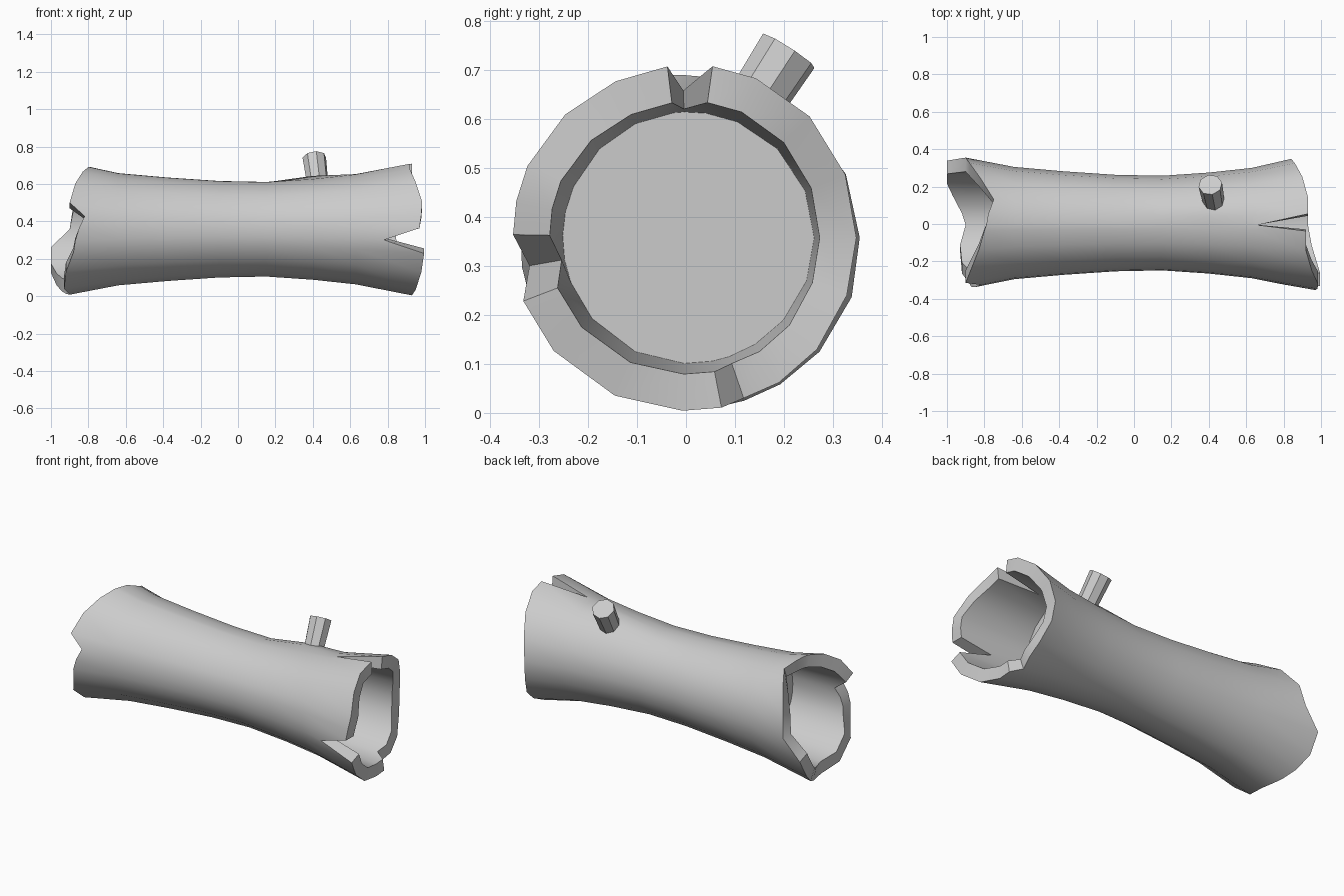
import bpy, bmesh, math
from mathutils import Vector

cube = bpy.data.objects.get("Cube")
if cube:
    bpy.data.objects.remove(cube, do_unlink=True)

# Single flat colour
grey = bpy.data.materials.new("plain_grey")
grey.use_nodes = True
colour = (0.6, 0.6, 0.6, 1)
grey.diffuse_color = colour
grey.node_tree.nodes["Principled BSDF"].inputs["Base Color"].default_value = colour

CENTRE_Y, CENTRE_Z = 0.005, 0.358

# Outer radius along the log: (x, radius)
PROFILE = [(-1, .355), (-.9, .35), (-.8, .335), (-.64, .3), (-.38, .277), (-.1, .258),
           (.15, .253), (.4, .27), (.64, .296), (.83, .342), (1, .362)]
STATIONS = [-.64, -.38, -.1, .15, .4, .63]

# Broken rims: (angle from the back over the top, right end x, left end x)
COLUMNS = [(0, -.9, .84), (22, -.88, .86), (45, -.82, .9), (67, -.75, .93),
           (82, -.78, .93), (92, -.79, .66), (97, -.8, .92), (115, -.83, .92),
           (135, -.87, .95), (156, -.9, .985), (168, -.82, .98), (179, -.85, .97),
           (190, -.87, .78), (201, -.88, .995), (220, -.92, .98), (245, -.93, .95),
           (268, -.9, .93), (281, -.92, .93), (289, -.94, .87), (302, -.97, .89),
           (319, -1, .88), (340, -1, .85)]


def radius_at(x):
    for (x0, r0), (x1, r1) in zip(PROFILE, PROFILE[1:]):
        if x <= x1:
            return r0 + (r1 - r0) * (x - x0) / (x1 - x0)
    return PROFILE[-1][1]


def finish(bm, name):
    bmesh.ops.recalc_face_normals(bm, faces=bm.faces)
    mesh = bpy.data.meshes.new(name)
    bm.to_mesh(mesh)
    bm.free()
    obj = bpy.data.objects.new(name, mesh)
    bpy.context.collection.objects.link(obj)
    mesh.materials.append(grey)
    bpy.ops.object.select_all(action='DESELECT')
    obj.select_set(True)
    bpy.context.view_layer.objects.active = obj
    bpy.ops.object.shade_smooth_by_angle(angle=math.radians(38))
    return obj


# Hollow log: each column runs from one floor, over the rims, to the other floor
bm = bmesh.new()
FLOOR_X, FLOOR_R = 0.54, 0.257


def point(x, r, degrees):
    a = math.radians(degrees)
    return bm.verts.new((x, CENTRE_Y + r * math.cos(a), CENTRE_Z + r * math.sin(a)))


def inner_radius(x):
    return max(FLOOR_R + 0.006, radius_at(x) - 0.075)


columns = []
for angle, low, high in COLUMNS:
    path = [(-FLOOR_X, FLOOR_R), (low, inner_radius(low)), (low, radius_at(low))]
    for x in STATIONS:
        # Slight swelling around the branch stub
        swell = 0.018 if x == 0.4 and 60 < angle < 85 else 0
        path.append((x, radius_at(x) + swell))
    path += [(high, radius_at(high)), (high, inner_radius(high)), (FLOOR_X, FLOOR_R)]
    columns.append([point(x, r, angle) for x, r in path])

for a, b in zip(columns, columns[1:] + columns[:1]):
    for i in range(len(a) - 1):
        bm.faces.new((a[i], a[i + 1], b[i + 1], b[i]))
for end in (0, -1):
    bm.faces.new([c[end] for c in columns])
finish(bm, "hollow_log")

# Branch stub
base, tip = Vector((.43, .1, .57)), Vector((.408, .21, .74))
axis = tip - base
bm = bmesh.new()
bmesh.ops.create_cone(bm, cap_ends=True, segments=8, radius1=.057, radius2=.064,
                      depth=axis.length)
bmesh.ops.rotate(bm, verts=bm.verts, cent=(0, 0, 0),
                 matrix=axis.to_track_quat('Z', 'Y').to_matrix())
bmesh.ops.translate(bm, verts=bm.verts, vec=(base + tip) / 2)
stub = finish(bm, "branch_stub")
bpy.context.view_layer.objects.active = stub
bpy.ops.object.shade_smooth_by_angle(angle=math.radians(50))
